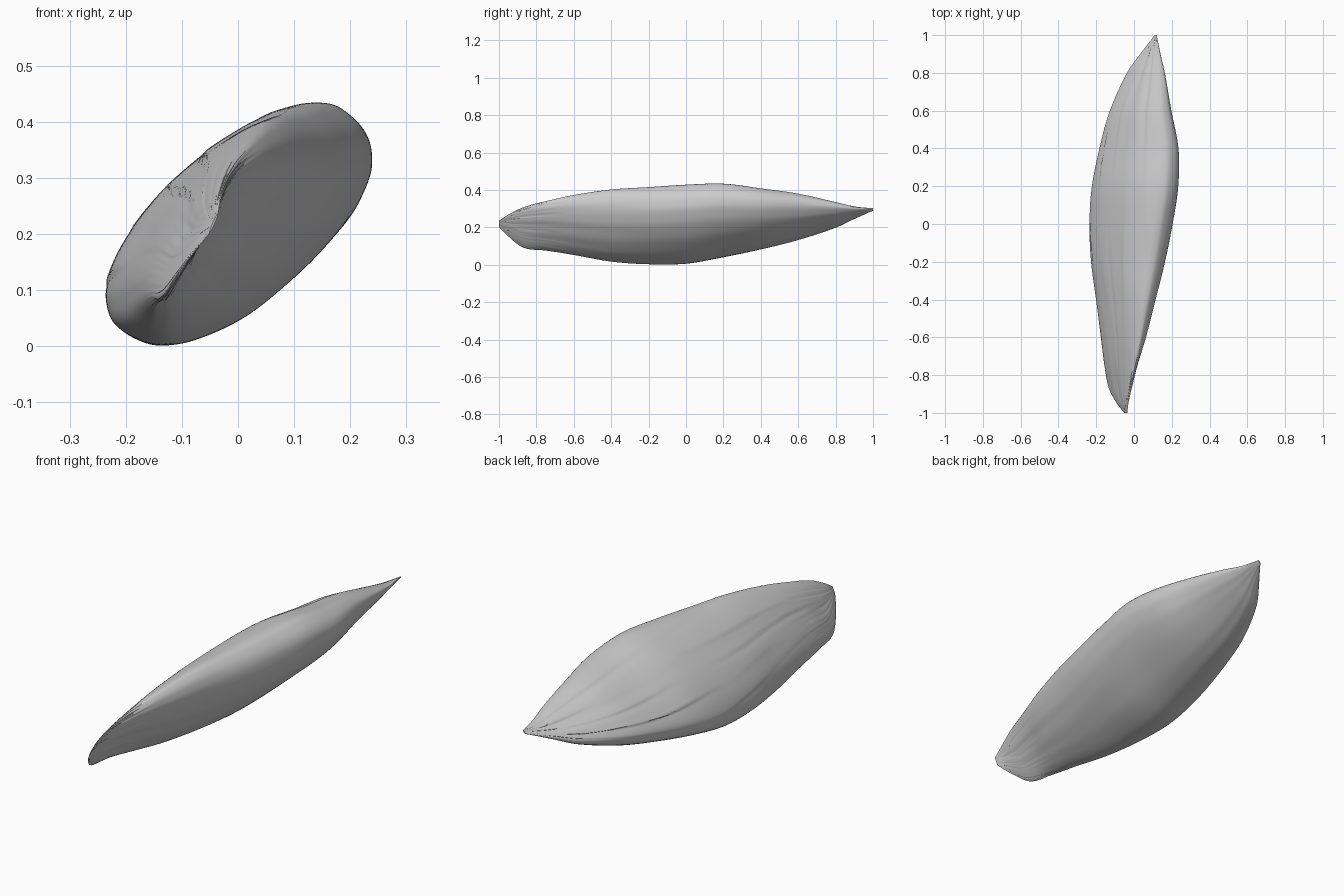
import bpy, bmesh, math
from mathutils import noise, Vector

if "Cube" in bpy.data.objects:
    bpy.data.objects.remove(bpy.data.objects["Cube"])

# Stations along the husk: y, x min, x max, z min, z max, section skew (degrees)
STATIONS = [
    (-1.00, -.052, -.034, .200, .240, 14),
    (-0.95, -.092, -.028, .150, .272, 15),
    (-0.87, -.134, -.010, .090, .310, 19),
    (-0.75, -.158,  .020, .074, .342, 29),
    (-0.60, -.178,  .065, .050, .374, 38),
    (-0.40, -.205,  .117, .016, .404, 43),
    (-0.20, -.232,  .167, .002, .417, 46),
    ( 0.00, -.240,  .207, .004, .430, 47),
    ( 0.20, -.225,  .237, .038, .435, 47),
    ( 0.40, -.185,  .238, .080, .410, 47),
    ( 0.60, -.130,  .200, .130, .382, 46),
    ( 0.80, -.040,  .165, .196, .338, 42),
    ( 0.90,  .030,  .142, .243, .315, 40),
    ( 1.00,  .108,  .121, .288, .304, 38),
]
RINGS, SIDES = 220, 160


def station(y):
    """Smooth interpolation of the section parameters at y."""
    s = STATIONS
    i = max(k for k in range(len(s) - 1) if s[k][0] <= y + 1e-9)
    h = s[i + 1][0] - s[i][0]
    f = (y - s[i][0]) / h

    def slope(k, j):
        a, b = max(k - 1, 0), min(k + 1, len(s) - 1)
        return (s[b][j] - s[a][j]) / (s[b][0] - s[a][0])
    out = []
    for j in range(1, 6):
        p, q = s[i][j], s[i + 1][j]
        m, n = slope(i, j) * h, slope(i + 1, j) * h
        out.append((2*f**3 - 3*f*f + 1)*p + (f**3 - 2*f*f + f)*m
                   + (3*f*f - 2*f**3)*q + (f**3 - f*f)*n)
    return out


def power(v, e):
    return math.copysign(abs(v) ** e, v)


def fibre_depth(u, y):
    """Inward depth of the lengthwise fibres: stepped on top, fine at the front."""
    c, s = math.cos(u), math.sin(u)
    wander = noise.noise(Vector((c * 1.2, s * 1.2, y * 1.1)))
    top = max(0.0, s)
    patch = max(0.0, .4 + 1.2 * noise.noise(Vector((c * 2, s * 2, y * 1.8 + 7))))
    step = (2.6 * c + .5 * y + .7 * wander) % 1.0
    step = step if step < .88 else (1 - step) * .88 / .12
    end = max(0.0, (-y - .65) / .35)
    fine = abs(noise.noise(Vector((c * 8, s * 8, y * 1.2))))
    broad = .5 + .5 * noise.noise(Vector((c * 3.5, s * 3.5, y * 1.5 + 3)))
    return .011 * top * patch * step + .005 * broad + .018 * end * fine * (1 - .6 * end)


def ring(y):
    x0, x1, z0, z1, skew = station(y)
    half = math.radians(skew) / 2
    belly = 1 + .38 * max(0, 1 - abs(y) ** 3)      # fuller lower right side
    base = []
    for k in range(SIDES):
        u = 2 * math.pi * k / SIDES
        c, s = power(math.cos(u), .93), power(math.sin(u), .92)
        s *= belly if s < 0 else 1
        base.append((u, c * math.cos(half) - s * math.sin(half),
                     c * math.cos(half) + s * math.sin(half)))
    xs, zs = [p[1] for p in base], [p[2] for p in base]
    lx, lz = min(xs), min(zs)
    kx, kz = (x1 - x0) / (max(xs) - lx), (z1 - z0) / (max(zs) - lz)
    cx, cz = x0 - lx * kx, z0 - lz * kz
    pts = []
    for u, px, pz in base:
        # push inwards towards the core of the section
        x, z = px * kx, pz * kz
        d = min(fibre_depth(u, y), .18 * min(x1 - x0, z1 - z0))
        g = 1 - min(.25, d / max(math.hypot(x, z), .02))
        pts.append((cx + x * g, y, cz + z * g))
    return pts


# Husk body: lofted skewed sections with capped tips
bm = bmesh.new()
rings = [[bm.verts.new(p) for p in ring(-math.cos(math.pi * i / RINGS))]
         for i in range(RINGS + 1)]
for r0, r1 in zip(rings, rings[1:]):
    for k in range(SIDES):
        n = (k + 1) % SIDES
        bm.faces.new((r0[k], r0[n], r1[n], r1[k]))
bm.faces.new(rings[0])
bm.faces.new(rings[-1])
bmesh.ops.recalc_face_normals(bm, faces=bm.faces)
mesh = bpy.data.meshes.new("seed_husk")
bm.to_mesh(mesh)
bm.free()
husk = bpy.data.objects.new("seed_husk", mesh)
bpy.context.collection.objects.link(husk)
bpy.context.view_layer.objects.active = husk
husk.select_set(True)
bpy.ops.object.shade_smooth_by_angle(angle=math.radians(40))
